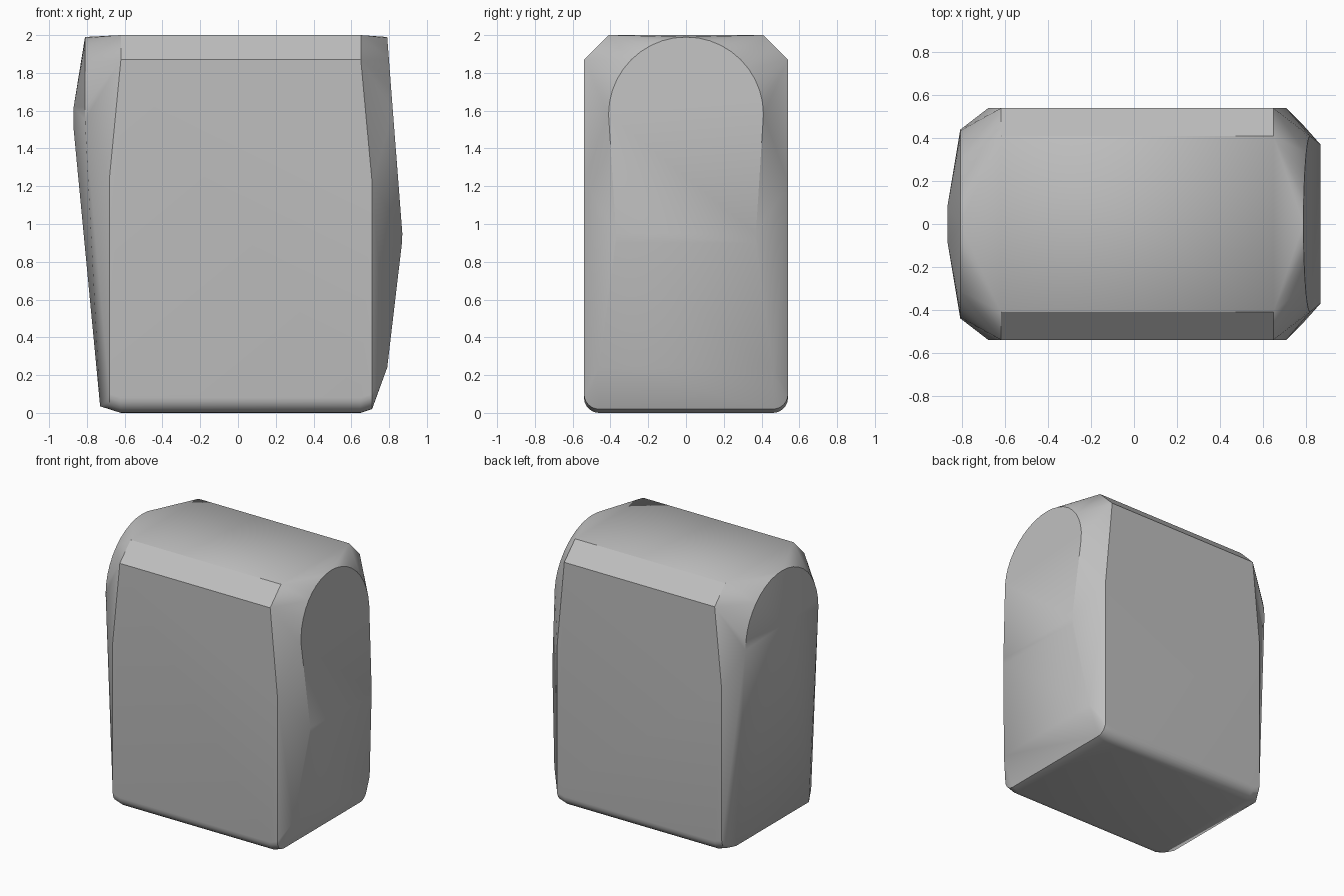
import bpy
import bmesh
from math import sin, cos, pi, radians

cube = bpy.data.objects.get("Cube")
if cube:
    bpy.data.objects.remove(cube, do_unlink=True)

grey = bpy.data.materials.new("plain grey")
grey.use_nodes = True
colour = (0.52, 0.52, 0.52, 1)
grey.diffuse_color = colour
grey.node_tree.nodes["Principled BSDF"].inputs["Base Color"].default_value = colour

HALF = 0.54      # half depth of the body
points = []


def pair(x, y, z):
    """Add a point and its front/back mirror."""
    points.extend([(x, y, z), (x, -y, z)])


def arch(x_at, radius, spring):
    """Half-round upper outline of an end face, x depending on height."""
    steps = 20
    for i in range(steps + 1):
        a = pi * i / steps
        z = spring + radius * sin(a)
        points.append((x_at(z), radius * cos(a), z))


def rounded_foot(x, lift):
    """Quarter-round lower edge at one x position."""
    r = 0.08
    for i in range(7):
        a = pi / 2 * i / 6
        pair(x, HALF - r + r * cos(a), lift + r - r * sin(a))


# Top face and long top chamfers
for x in (-0.62, 0.65):
    pair(x, 0.41, 2.0)
    pair(x, HALF, 1.87)

# Long front and back faces
pair(0.71, HALF, 1.22)
pair(-0.68, HALF, 1.25)

# Rounded lower edges
rounded_foot(-0.62, 0)
rounded_foot(0.65, 0)
rounded_foot(-0.68, 0.02)
rounded_foot(0.71, 0.02)

# End at +x: leaning arch, ridge at mid height, tapering foot
arch(lambda z: 0.79 + 0.08 * (1.99 - z) / 1.05, 0.41, 1.58)
pair(0.87, 0.37, 0.95)
pair(0.868, 0.37, 0.90)
pair(0.79, 0.46, 0.24)

# End at -x: upright arch, small high bulge, long taper to the foot
arch(lambda z: -0.81, 0.44, 1.55)
pair(-0.87, 0.08, 1.62)
pair(-0.87, 0.08, 1.50)
pair(-0.73, 0.44, 0.035)

# Wrap the outline points into one faceted shell
bm = bmesh.new()
for p in points:
    bm.verts.new(p)
hull = bmesh.ops.convex_hull(bm, input=bm.verts[:])
spare = {v for v in hull["geom_interior"] + hull["geom_unused"]
         if isinstance(v, bmesh.types.BMVert)}
bmesh.ops.delete(bm, geom=list(spare), context="VERTS")
bmesh.ops.dissolve_limit(bm, angle_limit=radians(0.5), verts=bm.verts[:], edges=bm.edges[:])
bmesh.ops.recalc_face_normals(bm, faces=bm.faces[:])

mesh = bpy.data.meshes.new("rounded_block")
bm.to_mesh(mesh)
bm.free()
mesh.materials.append(grey)
block = bpy.data.objects.new("rounded_block", mesh)
bpy.context.collection.objects.link(block)

bpy.ops.object.select_all(action="DESELECT")
block.select_set(True)
bpy.context.view_layer.objects.active = block
bpy.ops.object.shade_smooth_by_angle(angle=radians(30))
